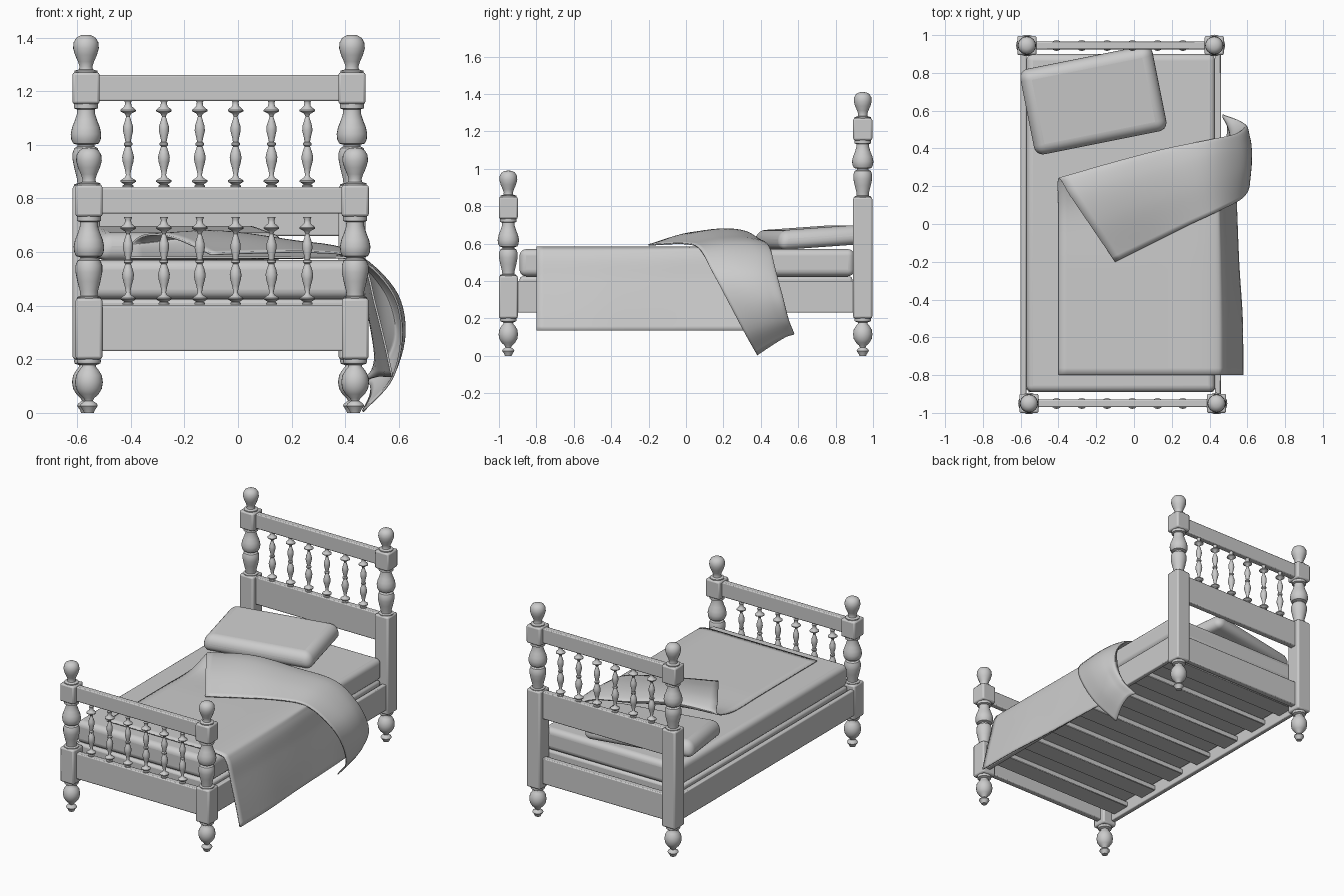
import bpy, bmesh, math
from mathutils import Vector

if "Cube" in bpy.data.objects:
    bpy.data.objects.remove(bpy.data.objects["Cube"])


def finish(name, bm, smooth=True, bevel=0, segs=2):
    bmesh.ops.recalc_face_normals(bm, faces=bm.faces)
    me = bpy.data.meshes.new(name)
    bm.to_mesh(me)
    bm.free()
    ob = bpy.data.objects.new(name, me)
    bpy.context.collection.objects.link(ob)
    if bevel:
        m = ob.modifiers.new("bevel", 'BEVEL')
        m.width, m.segments = bevel, segs
    bpy.ops.object.select_all(action='DESELECT')
    ob.select_set(True)
    bpy.context.view_layer.objects.active = ob
    if smooth:
        bpy.ops.object.shade_smooth_by_angle(angle=math.radians(40))
    return ob


def box(name, x0, x1, y0, y1, z0, z1, bevel=0.006, segs=2):
    bm = bmesh.new()
    bmesh.ops.create_cube(bm, size=1)
    for v in bm.verts:
        v.co = Vector(((x0 + x1) / 2 + v.co.x * (x1 - x0),
                       (y0 + y1) / 2 + v.co.y * (y1 - y0),
                       (z0 + z1) / 2 + v.co.z * (z1 - z0)))
    return finish(name, bm, True, bevel, segs)


def catmull(pts, n):
    # smooth resampling of a point row, n steps per span
    p = [2 * pts[0] - pts[1]] + list(pts) + [2 * pts[-1] - pts[-2]]
    out = []
    for i in range(1, len(p) - 2):
        a, b, c, d = p[i - 1:i + 3]
        for k in range(n):
            t = k / n
            out.append(0.5 * (2 * b + (c - a) * t + (2 * a - 5 * b + 4 * c - d) * t * t
                              + (3 * b - a - 3 * c + d) * t ** 3))
    return out + [pts[-1].copy()]


def turned(name, profile, x, y, dz=0, sides=24):
    # lathe a (radius, z) profile
    bm = bmesh.new()
    rings = []
    for r, z in profile:
        rings.append([bm.verts.new((x + r * math.cos(2 * math.pi * i / sides),
                                    y + r * math.sin(2 * math.pi * i / sides), z + dz))
                      for i in range(sides)])
    for a, b in zip(rings, rings[1:]):
        for i in range(sides):
            j = (i + 1) % sides
            bm.faces.new((a[i], a[j], b[j], b[i]))
    bm.faces.new(rings[0][::-1])
    bm.faces.new(rings[-1])
    return finish(name, bm)


FOOT = [(.018, 0), (.022, .01), (.033, .026), (.03, .034), (.015, .045), (.02, .055),
        (.036, .07), (.048, .09), (.052, .115), (.048, .14), (.036, .16), (.026, .172),
        (.026, .178), (.042, .184), (.045, .193), (.042, .205)]
SHAFT = [(.045, .42), (.045, .432), (.032, .436), (.034, .455), (.043, .49), (.05, .525),
         (.05, .55), (.043, .568), (.032, .574), (.032, .58), (.048, .585), (.055, .6),
         (.057, .62), (.052, .645), (.042, .67), (.034, .695), (.033, .712), (.045, .716),
         (.045, .74)]
FINIAL = [(.043, .84), (.043, .856), (.026, .861), (.024, .872), (.03, .89), (.041, .915),
          (.048, .94), (.046, .962), (.036, .979), (.02, .988), (.004, .99)]
SPINDLE = [(.02, 0), (.02, .006), (.014, .01), (.029, .02), (.029, .025), (.012, .036),
           (.008, .045), (.013, .07), (.02, .095), (.022, .112), (.018, .13), (.012, .147),
           (.01, .152), (.016, .157), (.016, .164), (.01, .169), (.013, .185), (.019, .21),
           (.018, .228), (.011, .25), (.007, .264), (.012, .274), (.029, .283), (.029, .288),
           (.013, .302), (.011, .315), (.016, .327)]

# Posts: turned feet, square blocks, turned shafts and finials
for end, xs, y, dz in (("foot", (-.556, .437), -.95, 0), ("head", (-.567, .425), .945, .42)):
    for side, x in zip(("left", "right"), xs):
        n = f"{end}_{side}_post_"
        turned(n + "leg", FOOT, x, y)
        box(n + "lower_block", x - .05, x + .05, y - .051, y + .051, .2, .428 + dz, .01)
        turned(n + "shaft", SHAFT, x, y, dz)
        box(n + "upper_block", x - .051, x + .051, y - .051, y + .051, .732 + dz, .85 + dz, .01)
        turned(n + "finial", FINIAL, x, y, dz)
    # Rails and spindles
    x0, x1 = xs[0] + .04, xs[1] - .04
    box(end + "_top_rail", x0, x1, y - .02, y + .02, .743 + dz, .84 + dz)
    box(end + "_bottom_rail", x0, x1, y - .02, y + .02, .23, .4)
    if end == "head":
        box("head_middle_rail", x0, x1, y - .02, y + .02, .66, .84)
    for i in range(6):
        turned(f"{end}_spindle_{i + 1}", SPINDLE, -.41 + i * .1337, y,
               .842 if end == "head" else .41 - .006, 16)

# Side rails and slats
box("left_side_rail", -.602, -.57, -.91, .91, .23, .4)
box("right_side_rail", .428, .46, -.91, .91, .23, .4)
for i in range(7):
    y = -.81 + i * .27
    box(f"slat_{i + 1}", -.575, .433, y - .065, y + .065, .265, .3, .003, 1)

# Base and mattress
box("mattress_base", -.565, .425, -.89, .89, .302, .424, .015)
box("mattress", -.57, .43, -.89, .9, .425, .57, .035, 5)

# Pillow, turned and slightly tilted
pillow = box("pillow", -.365, .365, -.238, .238, -.052, .052, .048, 6)
for v in pillow.data.vertices:
    if v.co.z > 0:
        v.co.x *= .95
        v.co.y *= .93
pillow.location = (-.215, .655, .633)
pillow.rotation_euler = (math.radians(4), 0, math.radians(11.3))

# Blanket: rows run from the left edge across and down the right side
SECTION = [(-.4, .579), (-.13, .58), (.15, .58), (.41, .578), (.475, .54),
           (.51, .41), (.545, .27), (.575, .135)]
ridge = [Vector(p) for p in ((-.4, .24, .625), (-.12, .32, .65), (.15, .39, .615), (.4, .44, .58),
                             (.53, .47, .47), (.58, .51, .32), (.545, .54, .2), (.47, .57, .12))]
flap = [Vector(p) for p in ((-.1, -.2, .592), (.08, -.11, .598), (.28, -.01, .6), (.45, .07, .575),
                            (.575, .14, .45), (.61, .22, .3), (.575, .31, .13), (.465, .38, .005))]


def lower_row(ys, spread):
    return [Vector((x if x < .43 else .43 + (x - .43) * spread, y, z))
            for (x, z), y in zip(SECTION, ys)]


under = lower_row([p.y - .17 for p in ridge], .65)
rows = [lower_row([-.8] * 8, 1), lower_row([-.5] * 8, .98), lower_row([-.2] * 8, .85), under, ridge]
for t in (.2, .55):
    mid = []
    for i, (a, b) in enumerate(zip(ridge, flap)):
        lift = Vector((0, 0, .045 - .008 * i)) if i < 4 else Vector((.025, 0, .005))
        mid.append(a.lerp(b, t) + lift)
    rows.append(mid)
rows.append(flap)

bm = bmesh.new()
across = [catmull(r, 6) for r in rows]
columns = [catmull(list(c), 8) for c in zip(*across)]
grid = [[bm.verts.new(p) for p in c] for c in columns]
for a, b in zip(grid, grid[1:]):
    for i in range(len(a) - 1):
        bm.faces.new((a[i], a[i + 1], b[i + 1], b[i]))
blanket = finish("blanket", bm)
m = blanket.modifiers.new("thickness", 'SOLIDIFY')
m.thickness, m.offset = .008, 0
